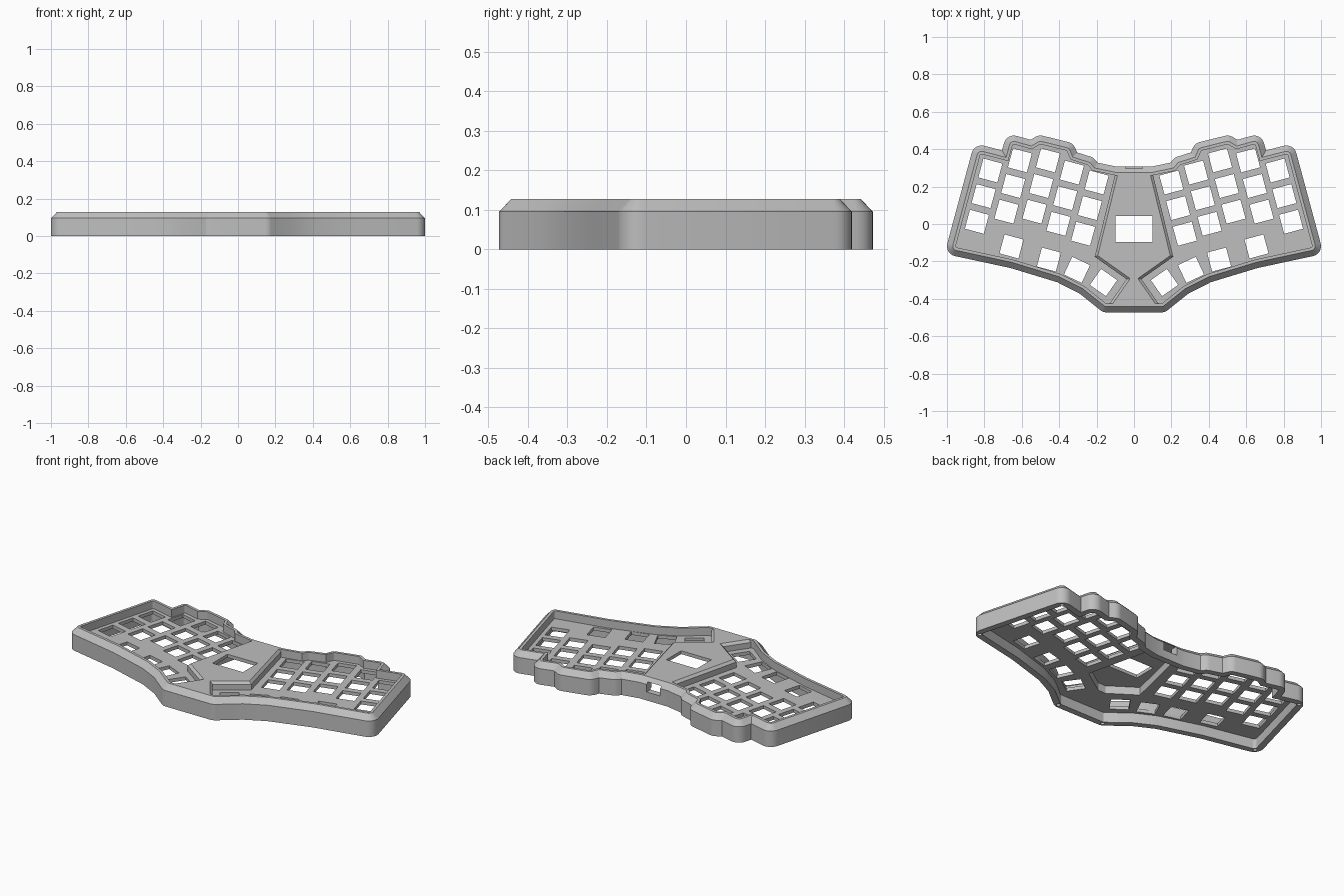
import bpy, bmesh, math
from mathutils import Vector, Matrix

cube = bpy.data.objects.get("Cube")
if cube:
    bpy.data.objects.remove(cube, do_unlink=True)

grey = bpy.data.materials.new("case grey")
grey.use_nodes = True
grey.diffuse_color = (0.52, 0.52, 0.52, 1)
grey.node_tree.nodes["Principled BSDF"].inputs["Base Color"].default_value = grey.diffuse_color


def mirrored(half):
    """Close a right-hand half outline with its mirror image."""
    return half + [(-x, y) for x, y in reversed(half)]


def offset(points, d, steps=0):
    """Offset a counter-clockwise outline, with round outer corners if steps > 0."""
    pts = [Vector(p) for p in points]
    out = []
    for i, p in enumerate(pts):
        a = (p - pts[i - 1]).normalized()
        b = (pts[(i + 1) % len(pts)] - p).normalized()
        na, nb = Vector((a.y, -a.x)), Vector((b.y, -b.x))
        if steps and a.cross(b) > 0.01:
            turn = math.atan2(a.cross(b), a.dot(b))
            out += [p + Matrix.Rotation(turn * k / steps, 2) @ na * d for k in range(steps + 1)]
        else:
            out.append(p + (na + nb) * d / (1 + na.dot(nb)))
    return out


def add_loft(bm, rings):
    """Stack (outline, height) rings into a closed solid."""
    loops = [[bm.verts.new((p[0], p[1], z)) for p in ring] for ring, z in rings]
    for low, high in zip(loops, loops[1:]):
        for i in range(len(low)):
            j = (i + 1) % len(low)
            bm.faces.new((low[i], low[j], high[j], high[i]))
    bm.faces.new(loops[0][::-1])
    bm.faces.new(loops[-1])


def solid(name, *stacks):
    bm = bmesh.new()
    for rings in stacks:
        add_loft(bm, rings)
    bmesh.ops.recalc_face_normals(bm, faces=bm.faces)
    mesh = bpy.data.meshes.new(name)
    bm.to_mesh(mesh)
    bm.free()
    mesh.materials.append(grey)
    obj = bpy.data.objects.new(name, mesh)
    bpy.context.collection.objects.link(obj)
    return obj


def cut(target, cutter):
    cutter.hide_render = True
    mod = target.modifiers.new("cut", 'BOOLEAN')
    mod.operation = 'DIFFERENCE'
    mod.solver = 'EXACT'
    mod.object = cutter
    bpy.context.view_layer.objects.active = target
    bpy.ops.object.modifier_apply(modifier=mod.name)
    bpy.data.objects.remove(cutter, do_unlink=True)


def rectangle(cx, cy, w, h, angle=0):
    rot = Matrix.Rotation(math.radians(angle), 2)
    corners = [(-w, -h), (w, -h), (w, h), (-w, h)]
    return [Vector((cx, cy)) + rot @ Vector(c) / 2 for c in corners]


def prism(outline, z0, z1):
    return [(outline, z0), (outline, z1)]


RIM, PLATE_TOP, PLATE_BOTTOM = 0.127, 0.08, 0.06

# Inner edge of the case, stepped along the back for each finger column
inner = mirrored([(0.145, -0.418), (0.262, -0.325), (0.39, -0.26), (0.647, -0.182),
                  (0.945, -0.118), (0.815, 0.365), (0.667, 0.327), (0.642, 0.418),
                  (0.545, 0.391), (0.50, 0.418), (0.365, 0.385), (0.345, 0.338),
                  (0.25, 0.308), (0.225, 0.278), (0.10, 0.252)])

# Raised centre housing
pod = mirrored([(0.155, -0.46), (0.04, -0.295), (0.21, -0.175), (0.10, 0.27), (0.09, 0.35)])

# Case body with chamfered rim
case = solid("keyboard_case", [(offset(inner, 0.055, 6), 0), (offset(inner, 0.055, 6), 0.095),
                               (offset(inner, 0.024, 6), RIM)])

# Key wells either side of the housing
wells = solid("key_wells", prism(offset(inner, 0.008, 6), PLATE_TOP, 0.2))
slope = offset(pod, -0.014)
cut(wells, solid("housing", [(pod, 0), (pod, 0.113), (slope, RIM), (slope, 0.3)]))
cut(case, wells)

# Hollow underside and pocket under the housing
cut(case, solid("underside", prism(offset(inner, 0.018, 6), -0.1, PLATE_BOTTOM)))
pocket = mirrored([(0.025, -0.27), (0.18, -0.165), (0.08, 0.262)])
cut(case, solid("pocket", prism(pocket, -0.1, 0.107)))

# Switch openings: five columns of three, then the thumb row
keys = []
for x, y in [(0.768, 0.286), (0.61, 0.34), (0.46, 0.34), (0.332, 0.275), (0.20, 0.222)]:
    keys += [(x + 0.036 * row, y - 0.137 * row, 15) for row in range(3)]
keys += [(0.655, -0.12, 15), (0.455, -0.19, 15), (0.305, -0.245, 25), (0.163, -0.313, 35)]
openings = [prism(rectangle(s * x, y, 0.105, 0.105, s * a), -0.1, 0.1)
            for x, y, a in keys for s in (1, -1)]
cut(case, solid("switch_openings", *openings))

# Display window and rear cable port
cut(case, solid("window", prism(rectangle(0, -0.027, 0.20, 0.14), -0.1, 0.2)))
cut(case, solid("port", prism(rectangle(0, 0.3, 0.09, 0.22), 0.05, 0.106)))

# Screw holes in the bottom edge
screws = []
for x, y in [(0.97, -0.14), (0.835, 0.39), (0.155, -0.45)]:
    for s in (1, -1):
        circle = [(s * x + 0.011 * math.cos(k * math.tau / 12),
                   y + 0.011 * math.sin(k * math.tau / 12)) for k in range(12)]
        screws.append(prism(circle, -0.1, 0.06))
cut(case, solid("screw_holes", *screws))

bpy.ops.object.select_all(action='DESELECT')
case.select_set(True)
bpy.context.view_layer.objects.active = case
bpy.ops.object.shade_smooth_by_angle(angle=math.radians(25))
